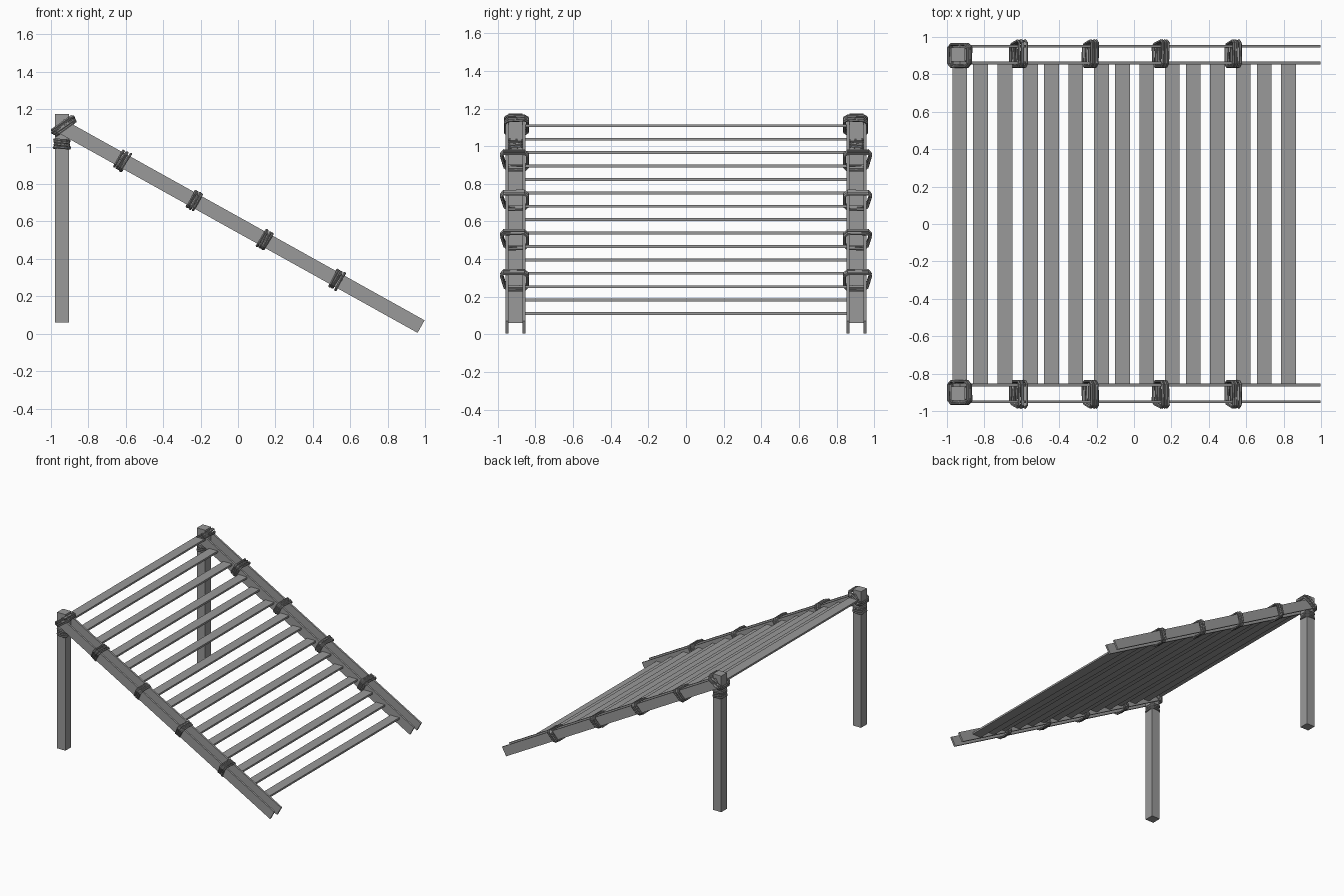
import bpy, bmesh, math, random
from mathutils import Vector, Matrix

random.seed(4)
cube = bpy.data.objects.get("Cube")
if cube:
    bpy.data.objects.remove(cube)


def material(name, value):
    m = bpy.data.materials.new(name)
    m.use_nodes = True
    colour = (value, value, value, 1)
    m.diffuse_color = colour
    m.node_tree.nodes["Principled BSDF"].inputs["Base Color"].default_value = colour
    return m


wood = material("grey wood", 0.32)
rope = material("grey rope", 0.26)

# Frame of the sloping rails
SLOPE = math.radians(29.1)
ALONG = Vector((math.cos(SLOPE), 0, -math.sin(SLOPE)))
FOOT = Vector((0.979, 0, 0.038))


def rail_point(x):
    return FOOT + ALONG * ((x - FOOT.x) / ALONG.x)


def finish(bm, name, mat, mirror):
    bmesh.ops.recalc_face_normals(bm, faces=bm.faces)
    mesh = bpy.data.meshes.new(name)
    bm.to_mesh(mesh)
    bm.free()
    mesh.materials.append(mat)
    ob = bpy.data.objects.new(name, mesh)
    bpy.context.collection.objects.link(ob)
    if mirror:
        mod = ob.modifiers.new("both sides", "MIRROR")
        mod.use_axis = (False, True, False)
    return ob


def box(name, centre, size, tilt=0, mirror=True):
    bm = bmesh.new()
    m = (Matrix.Translation(centre) @ Matrix.Rotation(tilt, 4, "Y")
         @ Matrix.Diagonal((*size, 1)))
    bmesh.ops.create_cube(bm, size=1, matrix=m)
    return finish(bm, name, wood, mirror)


def add_loop(bm, corners, radius, sides=6):
    """Closed rope around four corners, each corner cut off."""
    path = []
    for i, c in enumerate(corners):
        for other in (corners[i - 1], corners[(i + 1) % len(corners)]):
            path.append(c + (other - c).normalized() * 0.016)
    axis = (corners[1] - corners[0]).cross(corners[2] - corners[1]).normalized()
    rings = []
    for i, p in enumerate(path):
        tangent = (path[(i + 1) % len(path)] - path[i - 1]).normalized()
        out = tangent.cross(axis).normalized()
        rings.append([bm.verts.new(p + radius * (math.cos(a) * out + math.sin(a) * axis))
                      for a in (math.tau * k / sides for k in range(sides))])
    for i, ring in enumerate(rings):
        prev = rings[i - 1]
        for k in range(sides):
            bm.faces.new((prev[k - 1], prev[k], ring[k], ring[k - 1]))


def lashing(name, centre, tilt, section, turns=4, pitch=0.012):
    """Several rope turns; section lists (y, height) corners across the beam."""
    bm = bmesh.new()
    turn = Matrix.Translation(centre) @ Matrix.Rotation(tilt, 4, "Y")
    for i in range(turns):
        x = (i - (turns - 1) / 2) * pitch
        swell = random.uniform(-0.004, 0.004)
        corners = []
        for y, h in section:
            grow = swell if h > 0 else -swell
            corners.append(turn @ Vector((x + random.uniform(-0.006, 0.006), y, h + grow)))
        add_loop(bm, corners, 0.0075)
    return finish(bm, name, rope, True)


# Upright posts
box("post", (-0.942, 0.905, 0.617), (0.075, 0.075, 1.115))

# Paired boards of each sloping rail
top = rail_point(-0.95)
for name, y in (("inner_rail", 0.86), ("outer_rail", 0.95)):
    mid = (top + FOOT) / 2 + Vector((0, y, 0))
    box(name, mid, ((FOOT - top).length, 0.015, 0.077), SLOPE)

# Flat treads, spaced in a repeating uneven rhythm
for i in range(15):
    x = -0.932 + 0.379 * (i // 3) + (0, 0.112, 0.242)[i % 3]
    box(f"tread_{i + 1}", (x, 0, 1.108 - 0.0712 * i), (0.079, 1.708, 0.015), 0, False)

# Rope lashings along the rails, flared at the upper outer corner
flared = [(0.842, -0.048), (0.842, 0.048), (0.985, 0.048), (0.958, -0.05)]
for i in range(4):
    lashing(f"rail_lashing_{i + 1}", rail_point(-0.617 + 0.381 * i), SLOPE, flared)

# Lashings where the rails meet the posts
joint = [(0.842, -0.066), (0.842, 0.066), (0.96, 0.066), (0.96, -0.066)]
lashing("joint_lashing", Vector((-0.932, 0, 1.112)), math.radians(52), joint)
collar = [(0.86, -0.041), (0.86, 0.041), (0.95, 0.041), (0.95, -0.041)]
lashing("post_lashing", Vector((-0.942, 0, 1.015)), math.radians(90), collar)
